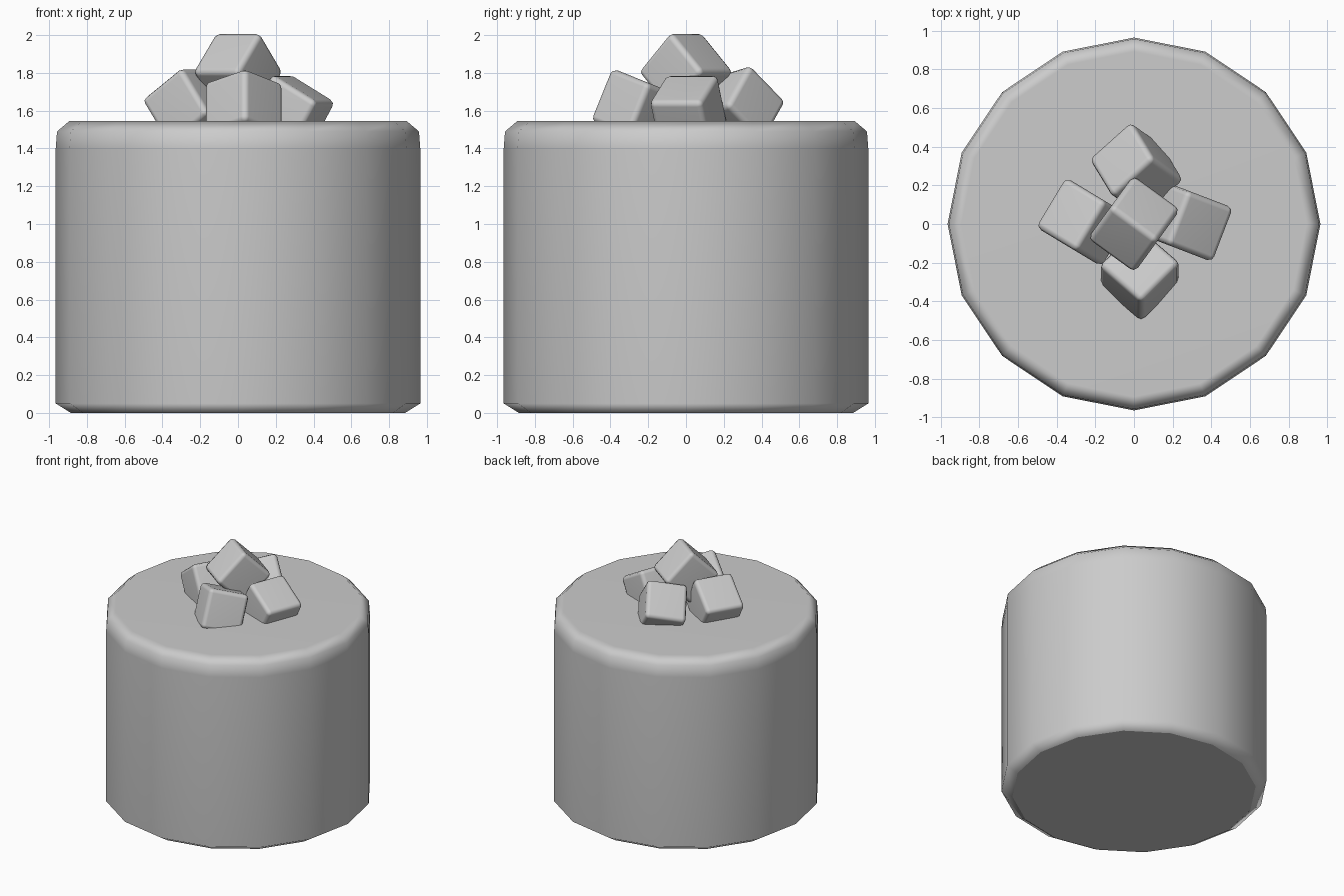
import bpy
import bmesh
from math import radians, sin, cos, pi
from mathutils import Matrix, Vector

default = bpy.data.objects.get("Cube")
if default:
    bpy.data.objects.remove(default, do_unlink=True)

GREY = (0.6, 0.6, 0.6, 1.0)
grey = bpy.data.materials.new("plain_grey")
grey.use_nodes = True
grey.diffuse_color = GREY
grey.node_tree.nodes["Principled BSDF"].inputs["Base Color"].default_value = GREY


def add_object(name, bm):
    """Turn a bmesh into a smooth grey object."""
    bmesh.ops.recalc_face_normals(bm, faces=bm.faces)
    for face in bm.faces:
        face.smooth = True
    mesh = bpy.data.meshes.new(name)
    bm.to_mesh(mesh)
    bm.free()
    mesh.materials.append(grey)
    obj = bpy.data.objects.new(name, mesh)
    bpy.context.collection.objects.link(obj)
    return obj


# Cake body: a sixteen-sided drum with chamfered rims
SIDES = 16
profile = [(0.885, 0), (0.965, 0.05), (0.965, 1.4), (0.958, 1.49), (0.893, 1.545)]
bm = bmesh.new()
rings = []
for radius, z in profile:
    angles = [2 * pi * i / SIDES for i in range(SIDES)]
    rings.append([bm.verts.new((radius * cos(a), radius * sin(a), z)) for a in angles])
for low, high in zip(rings, rings[1:]):
    for i in range(SIDES):
        j = (i + 1) % SIDES
        bm.faces.new((low[i], low[j], high[j], high[i]))
bottom = bm.faces.new(rings[0])
bm.faces.new(rings[-1])
for edge in bottom.edges:
    edge.smooth = False
body = add_object("cake_body", bm)
weighted = body.modifiers.new("even_caps", "WEIGHTED_NORMAL")
weighted.keep_sharp = True


# Topping: a small heap of tumbled, soft-edged cubes
def rot(degrees, axis):
    return Matrix.Rotation(radians(degrees), 4, axis)


def add_cube(name, centre, rotation, size=0.3):
    bm = bmesh.new()
    bmesh.ops.create_cube(bm, size=size)
    bmesh.ops.bevel(bm, geom=bm.edges[:], offset=0.03, segments=2,
                    profile=0.5, affect="EDGES")
    obj = add_object(name, bm)
    obj.matrix_world = Matrix.Translation(centre) @ rotation
    obj.modifiers.new("flat_sides", "WEIGHTED_NORMAL")


# The back cube leans on one corner, so it is set by two edge directions
edge_a = Vector((-0.39, 0.64, -0.66)).normalized()
edge_c = edge_a.cross(Vector((-0.73, -0.66, -0.2))).normalized()
back_lean = Matrix((edge_a, edge_c.cross(edge_a), edge_c)).transposed().to_4x4()

add_cube("top_cube", (0, 0, 1.805), rot(-36, "Z") @ rot(45, "X"))
add_cube("left_cube", (0.278, 0.013, 1.59), rot(-21, "Z") @ rot(30, "Y"))
add_cube("right_cube", (-0.26, 0.01, 1.62), rot(149, "Z") @ rot(35, "Y"))
add_cube("front_cube", (0.03, -0.26, 1.61), rot(-22, "X") @ rot(47, "Z"))
add_cube("back_cube", (0.012, 0.281, 1.61), back_lean)
